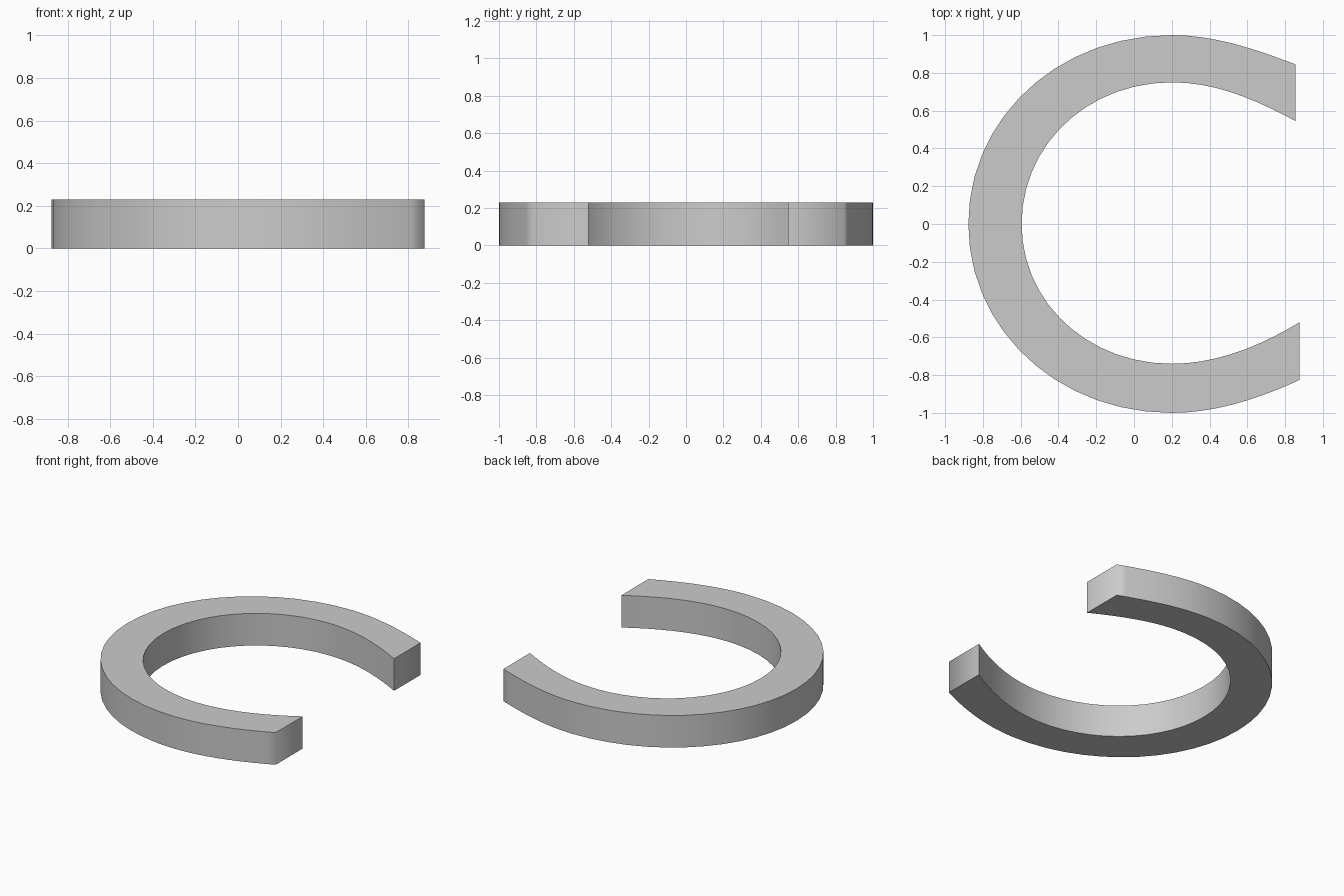
import bpy, bmesh, math
from mathutils import Vector
from mathutils.geometry import interpolate_bezier

if "Cube" in bpy.data.objects:
    bpy.data.objects.remove(bpy.data.objects["Cube"])

HEIGHT = 0.23
STEPS = (10, 14, 14, 10)   # samples per curve span


def sample(spans):
    """Join cubic bezier spans into one list of points."""
    pts = []
    for span, n in zip(spans, STEPS):
        seg = interpolate_bezier(*[Vector((x, y, 0)) for x, y in span], n)
        pts += seg if not pts else seg[1:]
    return pts


def edge_curve(tip_a, pull_a, top, left, bottom, pull_b, tip_b, k):
    """C-shaped edge: upper arm, two elliptical quarters, lower arm."""
    cx, lead = 0.20, 0.24
    kx, kt, kb = k * (cx - left), k * top, k * bottom
    return sample([
        (tip_a, pull_a, (cx + lead, top), (cx, top)),
        ((cx, top), (cx - kx, top), (left, kt), (left, 0)),
        ((left, 0), (left, kb), (cx - kx, bottom), (cx, bottom)),
        ((cx, bottom), (cx + lead, bottom), pull_b, tip_b),
    ])


outer = edge_curve((0.855, 0.845), (0.67, 0.915), 1.0, -0.877, -1.0,
                   (0.68, -0.917), (0.877, -0.825), 0.56)
inner = edge_curve((0.855, 0.545), (0.65, 0.655), 0.75, -0.595, -0.74,
                   (0.67, -0.645), (0.877, -0.52), 0.56)

# flat C-shaped strip, extruded upward
bm = bmesh.new()
vo = [bm.verts.new(p) for p in outer]
vi = [bm.verts.new(p) for p in inner]
for i in range(len(vo) - 1):
    bm.faces.new((vo[i], vo[i + 1], vi[i + 1], vi[i]))
ext = bmesh.ops.extrude_face_region(bm, geom=bm.faces[:])
top_verts = [g for g in ext["geom"] if isinstance(g, bmesh.types.BMVert)]
bmesh.ops.translate(bm, verts=top_verts, vec=(0, 0, HEIGHT))
# extrusion may leave or drop the base; make sure the underside exists once
for i in range(len(vo) - 1):
    quad = (vo[i], vo[i + 1], vi[i + 1], vi[i])
    if bm.faces.get(quad) is None:
        bm.faces.new(quad)
bmesh.ops.recalc_face_normals(bm, faces=bm.faces[:])

mesh = bpy.data.meshes.new("open_ring")
bm.to_mesh(mesh)
bm.free()
ring = bpy.data.objects.new("open_ring", mesh)
bpy.context.collection.objects.link(ring)

# smooth curved walls, sharp top and bottom rims
bpy.context.view_layer.objects.active = ring
ring.select_set(True)
bpy.ops.object.shade_smooth_by_angle(angle=math.radians(75))
